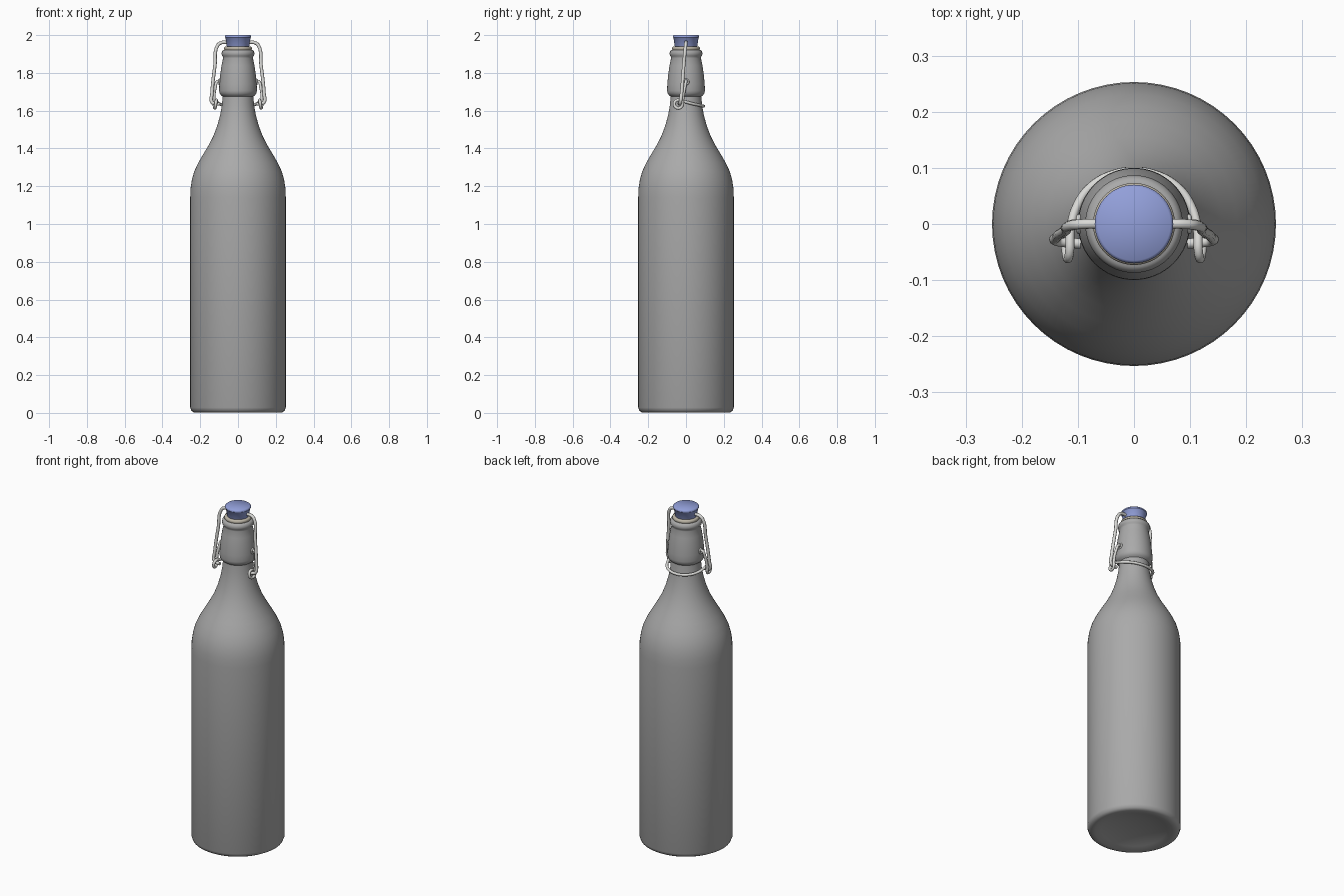
import bpy, bmesh, math
from mathutils import Vector

cube = bpy.data.objects.get("Cube")
if cube:
    bpy.data.objects.remove(cube, do_unlink=True)


def material(name, r, g, b):
    m = bpy.data.materials.new(name)
    m.use_nodes = True
    m.diffuse_color = (r, g, b, 1)
    m.node_tree.nodes["Principled BSDF"].inputs["Base Color"].default_value = (r, g, b, 1)
    return m


glass = material("grey glass", 0.4, 0.4, 0.4)
steel = material("light steel", 0.7, 0.7, 0.68)
blue = material("blue stopper", 0.29, 0.35, 0.7)
rubber = material("beige rubber", 0.5, 0.46, 0.38)


def smooth(ob, angle):
    bpy.ops.object.select_all(action='DESELECT')
    ob.select_set(True)
    bpy.context.view_layer.objects.active = ob
    bpy.ops.object.shade_smooth_by_angle(angle=math.radians(angle))


def lathe(name, profile, mat, segments=64):
    """Spin an (r, z) profile around the z axis."""
    bm = bmesh.new()
    vs = [bm.verts.new((r, 0, z)) for r, z in profile]
    edges = [bm.edges.new(p) for p in zip(vs, vs[1:])]
    bmesh.ops.spin(bm, geom=vs + edges, axis=(0, 0, 1), cent=(0, 0, 0),
                   angle=math.tau, steps=segments)
    bmesh.ops.remove_doubles(bm, verts=bm.verts, dist=0.0001)
    bmesh.ops.recalc_face_normals(bm, faces=bm.faces)
    me = bpy.data.meshes.new(name)
    bm.to_mesh(me)
    bm.free()
    me.materials.append(mat)
    ob = bpy.data.objects.new(name, me)
    bpy.context.collection.objects.link(ob)
    smooth(ob, 50)


def wire(name, points, radius=0.009):
    """Round steel wire through smooth control points."""
    cu = bpy.data.curves.new(name, 'CURVE')
    cu.dimensions = '3D'
    cu.bevel_depth = radius
    cu.bevel_resolution = 3
    cu.resolution_u = 6
    cu.use_fill_caps = True
    sp = cu.splines.new('BEZIER')
    sp.bezier_points.add(len(points) - 1)
    for bp, p in zip(sp.bezier_points, points):
        bp.co = p
        bp.handle_left_type = bp.handle_right_type = 'AUTO'
    cu.materials.append(steel)
    ob = bpy.data.objects.new(name, cu)
    bpy.context.collection.objects.link(ob)
    bpy.ops.object.select_all(action='DESELECT')
    ob.select_set(True)
    bpy.context.view_layer.objects.active = ob
    bpy.ops.object.convert(target='MESH')
    smooth(bpy.context.object, 60)


def mirrored(points):
    return [(-x, y, z) for x, y, z in points]


# Bottle with hollowed base, sloping shoulder and thick swing-top collar
lathe("bottle", [
    (0, 0.035), (0.1, 0.03), (0.18, 0.012), (0.21, 0.002), (0.232, 0.002),
    (0.246, 0.01), (0.253, 0.028), (0.253, 1.14), (0.251, 1.19), (0.244, 1.235),
    (0.231, 1.28), (0.21, 1.325), (0.184, 1.37), (0.157, 1.415), (0.131, 1.465),
    (0.11, 1.52), (0.095, 1.575), (0.085, 1.63), (0.081, 1.675), (0.09, 1.682),
    (0.098, 1.692), (0.1, 1.705), (0.099, 1.74), (0.094, 1.79), (0.087, 1.84),
    (0.079, 1.878), (0.08, 1.886), (0.085, 1.892), (0.087, 1.903),
    (0.084, 1.915), (0.076, 1.922), (0.05, 1.922), (0, 1.922)], glass)

# Seal and stopper
lathe("seal_ring", [(0, 1.918), (0.068, 1.918), (0.073, 1.923), (0.073, 1.934),
                    (0.068, 1.939), (0, 1.939)], rubber)
lathe("stopper", [(0, 1.935), (0.056, 1.935), (0.06, 1.942), (0.066, 1.985),
                  (0.07, 1.988), (0.07, 1.995), (0.065, 2.0), (0, 2.0)], blue)

# Bail: one wire through the stopper, hooked inward at each lower end
bail = [(0.06, 0, 1.962), (0.088, 0, 1.96), (0.108, -0.002, 1.945),
        (0.122, -0.012, 1.84), (0.138, -0.024, 1.69), (0.138, -0.03, 1.645),
        (0.118, -0.033, 1.636), (0.095, -0.035, 1.636)]
wire("bail", mirrored(bail)[::-1] + bail)

# Neck wire: pivots in the collar, coils at each side, passes behind the neck
half = [(0.085, 0, 1.752), (0.108, 0, 1.755), (0.12, -0.006, 1.725),
        (0.128, -0.018, 1.65)]
for deg in (0, -60, -120, -180, -240):
    a = math.radians(deg)
    half.append((0.127 + deg * 0.00005, -0.04 + 0.022 * math.cos(a),
                 1.635 + 0.022 * math.sin(a)))
half.append((0.113, -0.01, 1.648))
for deg in (20, 45, 70):
    a = math.radians(deg)
    half.append((0.108 * math.cos(a), 0.094 * math.sin(a),
                 1.644 - 0.02 * math.sin(a)))
wire("neck_wire", half + [(0, 0.094, 1.624)] + mirrored(half)[::-1], 0.008)

# Pivot eyes on the collar sides
for side, x in (("left", 0.098), ("right", -0.098)):
    bpy.ops.mesh.primitive_torus_add(location=(x, 0, 1.752),
                                     rotation=(0, math.pi / 2, 0),
                                     major_radius=0.013, minor_radius=0.005,
                                     major_segments=24, minor_segments=8)
    eye = bpy.context.object
    eye.name = side + "_pivot_eye"
    eye.data.materials.append(steel)
    smooth(eye, 60)
